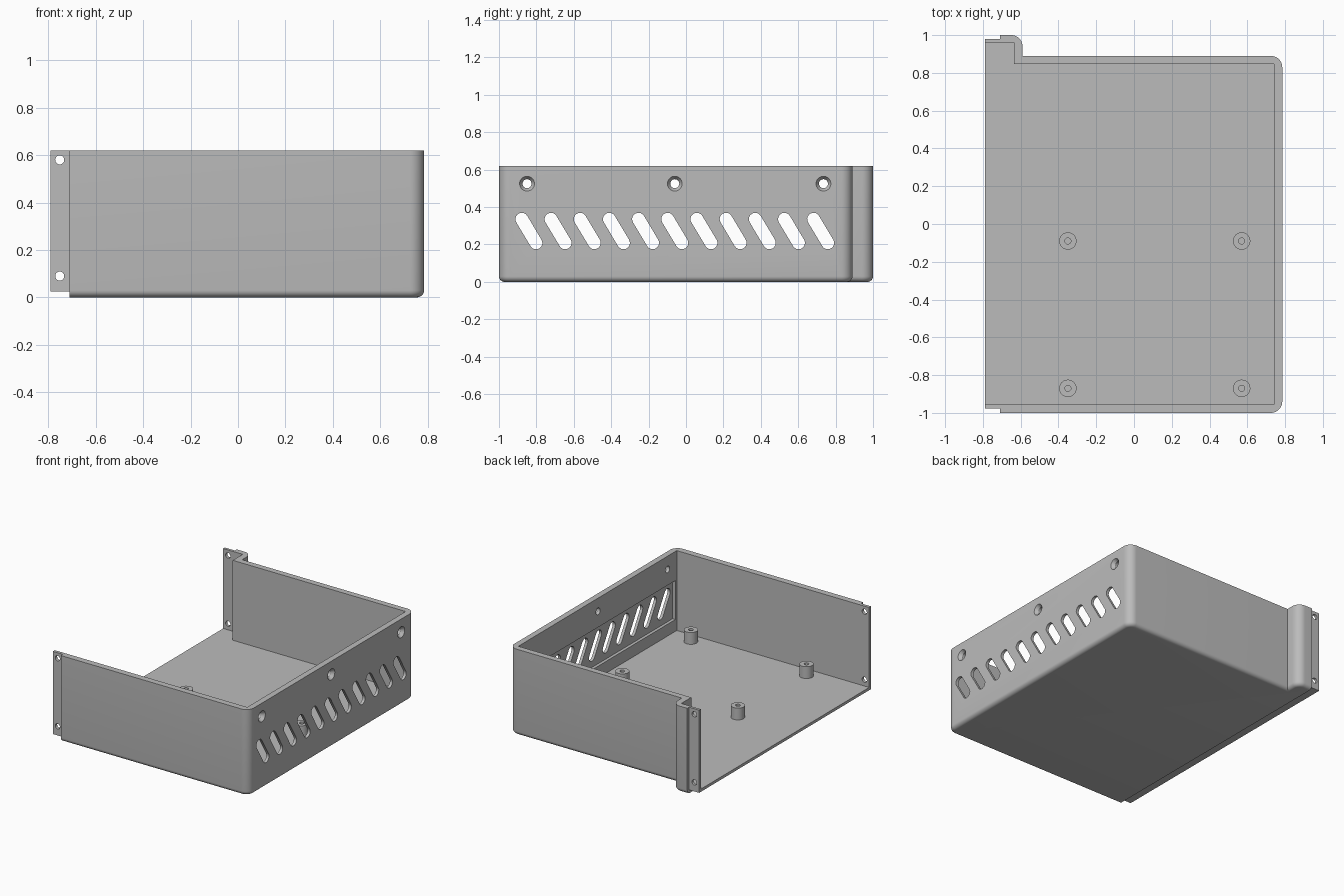
import bpy, bmesh, math
from mathutils import Matrix, Vector

cube = bpy.data.objects.get("Cube")
if cube:
    bpy.data.objects.remove(cube, do_unlink=True)

grey = bpy.data.materials.new("light grey")
grey.use_nodes = True
COLOUR = (0.5, 0.5, 0.5, 1)
grey.diffuse_color = COLOUR
grey.node_tree.nodes["Principled BSDF"].inputs["Base Color"].default_value = COLOUR

TOP, FLOOR = 0.62, 0.045
LEFT, STEP, RIGHT = -0.79, -0.71, 0.785   # open edge, end of full walls, vent wall
FRONT, BACK, BUMP = -1.0, 0.89, 1.0


def arc(cx, cy, r, start, end, n=10):
    angles = [math.radians(start + (end - start) * i / n) for i in range(n + 1)]
    return [(cx + r * math.cos(a), cy + r * math.sin(a)) for a in angles]


def prism(bm, points, low, high, to_x=False):
    """Extrude a 2D outline along z, or a (y, z) outline along x."""
    place = (lambda p, h: (h, *p)) if to_x else (lambda p, h: (*p, h))
    face = bm.faces.new([bm.verts.new(place(p, low)) for p in points])
    step = place((0, 0), high - low)
    new = bmesh.ops.extrude_face_region(bm, geom=[face])["geom"]
    bmesh.ops.translate(bm, vec=step, verts=[v for v in new if isinstance(v, bmesh.types.BMVert)])


def box(bm, x0, x1, y0, y1, z0, z1):
    prism(bm, [(x0, y0), (x1, y0), (x1, y1), (x0, y1)], z0, z1)


def rod(bm, start, end, r1, r2=None, sides=32):
    start, end = Vector(start), Vector(end)
    axis = end - start
    turn = axis.to_track_quat('Z', 'Y').to_matrix().to_4x4()
    bmesh.ops.create_cone(bm, cap_ends=True, segments=sides, radius1=r1,
                          radius2=r1 if r2 is None else r2, depth=axis.length,
                          matrix=Matrix.Translation((start + end) / 2) @ turn)


def finish(bm, name):
    bmesh.ops.recalc_face_normals(bm, faces=bm.faces)
    mesh = bpy.data.meshes.new(name)
    bm.to_mesh(mesh)
    bm.free()
    mesh.materials.append(grey)
    obj = bpy.data.objects.new(name, mesh)
    bpy.context.collection.objects.link(obj)
    return obj


def combine(target, bm, name, operation):
    tool = finish(bm, name)
    tool.hide_render = True
    mod = target.modifiers.new(name, 'BOOLEAN')
    mod.operation, mod.solver, mod.object = operation, 'EXACT', tool
    bpy.context.view_layer.objects.active = target
    bpy.ops.object.modifier_apply(modifier=mod.name)
    bpy.data.objects.remove(tool, do_unlink=True)


# Outer body with rounded corners, a rear bump and a rounded bottom edge
R = 0.06
outline = [(STEP, FRONT)]
outline += arc(RIGHT - R, FRONT + R, R, -90, 0)
outline += arc(RIGHT - R, BACK - R, R, 0, 90)
outline += [(-0.59, BACK)]
outline += arc(-0.59 - R, BUMP - R, R, 0, 90)
outline += [(STEP, BUMP)]
bm = bmesh.new()
prism(bm, outline, 0, TOP)
rim = [e for e in bm.edges if all(v.co.z < 0.001 for v in e.verts)
       and not all(v.co.x < STEP + 0.001 for v in e.verts)]
bmesh.ops.bevel(bm, geom=rim, offset=0.03, offset_type='OFFSET', segments=6,
                profile=0.5, affect='EDGES', clamp_overlap=True)
shell = finish(bm, "enclosure_shell")

# Thin stepped lip and mounting tabs along the open side
bm = bmesh.new()
box(bm, LEFT, -0.66, -0.977, 0.979, 0.025, TOP)
combine(shell, bm, "lip", 'UNION')

# Hollow inside, following the rear bump
bm = bmesh.new()
prism(bm, [(-1, -0.955), (0.742, -0.955), (0.742, 0.847), (-0.635, 0.847),
           (-0.635, 0.96), (-1, 0.96)], FLOOR, 1)
combine(shell, bm, "cavity", 'DIFFERENCE')

# Shallow recess behind the vent slots
bm = bmesh.new()
box(bm, 0.7, 0.764, -0.94, 0.832, 0.13, 0.41)
combine(shell, bm, "vent_recess", 'DIFFERENCE')

# Slanted vent slots
bm = bmesh.new()
tilt = math.degrees(math.atan2(0.127, -0.076))
for i in range(11):
    y, z = -0.84 + 0.156 * i, 0.272
    slot = arc(y - 0.038, z + 0.0635, 0.034, tilt - 90, tilt + 90)
    slot += arc(y + 0.038, z - 0.0635, 0.034, tilt + 90, tilt + 270)
    prism(bm, slot, 0.7, 0.85, to_x=True)
combine(shell, bm, "vent_slots", 'DIFFERENCE')

# Screw holes: through the vent wall and the tabs, then countersinks
bm = bmesh.new()
for y in (-0.85, -0.06, 0.735):
    rod(bm, (0.7, y, 0.525), (0.85, y, 0.525), 0.024)
for z in (0.09, 0.58):
    rod(bm, (-0.752, -1.1, z), (-0.752, 1.1, z), 0.019)
combine(shell, bm, "screw_holes", 'DIFFERENCE')
bm = bmesh.new()
for y in (-0.85, -0.06, 0.735):
    rod(bm, (0.762, y, 0.525), (0.787, y, 0.525), 0.024, 0.041)
combine(shell, bm, "countersinks", 'DIFFERENCE')

# Four standoff posts with blind holes
bm, holes = bmesh.new(), bmesh.new()
for x in (-0.35, 0.57):
    for y in (-0.09, -0.87):
        rod(bm, (x, y, 0.035), (x, y, 0.13), 0.046)
        rod(holes, (x, y, 0.05), (x, y, 0.2), 0.016, sides=20)
posts = finish(bm, "standoff_posts")
combine(posts, holes, "post_holes", 'DIFFERENCE')

# Smooth rounded surfaces, keep edges crisp
for obj in (shell, posts):
    bpy.ops.object.select_all(action='DESELECT')
    obj.select_set(True)
    bpy.context.view_layer.objects.active = obj
    bpy.ops.object.shade_smooth_by_angle(angle=math.radians(30))
